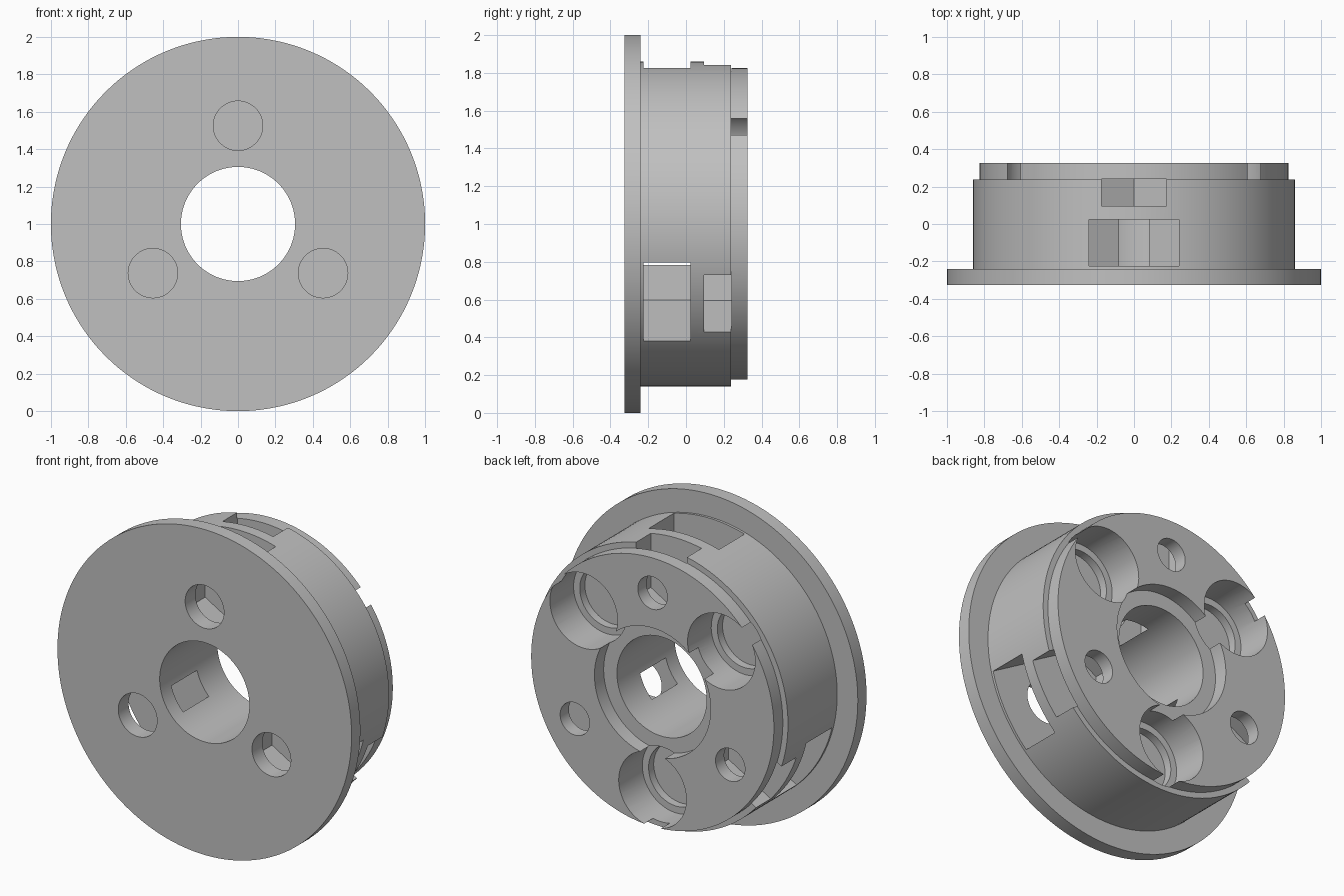
import bpy, bmesh, math

if "Cube" in bpy.data.objects:
    bpy.data.objects.remove(bpy.data.objects["Cube"])

CZ = 1.0  # height of the wheel axis


def make_object(name, bm):
    bmesh.ops.recalc_face_normals(bm, faces=bm.faces[:])
    mesh = bpy.data.meshes.new(name)
    bm.to_mesh(mesh)
    bm.free()
    ob = bpy.data.objects.new(name, mesh)
    bpy.context.collection.objects.link(ob)
    return ob


def lathe(name, profile, seg=144):
    """Revolve a closed (radius, y) profile about the y axis."""
    bm = bmesh.new()
    rings = []
    for i in range(seg):
        a = 2 * math.pi * i / seg
        rings.append([bm.verts.new((r * math.cos(a), y, CZ + r * math.sin(a)))
                      for r, y in profile])
    n = len(profile)
    for i in range(seg):
        p, q = rings[i], rings[(i + 1) % seg]
        for j in range(n):
            k = (j + 1) % n
            bm.faces.new((p[j], q[j], q[k], p[k]))
    return make_object(name, bm)


def prism(name, outline, angle, y0, y1):
    """Extrude a (radial, tangential) outline along y, turned to an angle."""
    a = math.radians(angle)
    c, s = math.cos(a), math.sin(a)
    bm = bmesh.new()
    ends = [[bm.verts.new((u * c - v * s, y, CZ + u * s + v * c)) for u, v in outline]
            for y in (y0, y1)]
    bm.faces.new(ends[0])
    bm.faces.new(ends[1])
    n = len(outline)
    for i in range(n):
        j = (i + 1) % n
        bm.faces.new((ends[0][i], ends[0][j], ends[1][j], ends[1][i]))
    return make_object(name, bm)


def circle(dist, r, seg=64):
    return [(dist + r * math.cos(2 * math.pi * (i + .5) / seg),
             r * math.sin(2 * math.pi * (i + .5) / seg)) for i in range(seg)]


def nut_slot(dist, w):
    """Half hexagon with its corner to the axis, open to the outside."""
    k = w / math.sqrt(3)
    return [(dist - 2 * k, 0), (dist - k, -w), (1.2, -w), (1.2, w), (dist - k, w)]


# Flanged hub with bore, rear step and rear counterbore
hub = lathe("flanged_hub", [
    (0.305, -0.325), (1.0, -0.325), (1.0, -0.24), (0.86, -0.24), (0.86, 0.238),
    (0.825, 0.238), (0.825, 0.325), (0.395, 0.325), (0.395, 0.235), (0.305, 0.235)])

cutters = []
# Front bolt holes with wide nut slots, rear bolt holes with narrow nut slots
for ang in (90, 210, 330):
    cutters += [
        prism("front_hole", circle(0.525, 0.132), ang, -0.4, -0.1),
        prism("wide_slot", nut_slot(0.525, 0.24), ang, -0.225, 0.024),
        prism("rear_hole", circle(0.61, 0.1), ang, 0.15, 0.4),
        prism("narrow_slot", nut_slot(0.61, 0.173), ang, 0.095, 0.241)]
# Rear round pockets with a ledge and a deeper floor
for ang in (38.75, 141.25, 270):
    cutters += [
        prism("pocket", circle(0.6, 0.23), ang, 0.095, 0.4),
        prism("pocket_floor", circle(0.6, 0.188), ang, 0.045, 0.2)]

for c in cutters:
    c.hide_render = True
    m = hub.modifiers.new(c.name, 'BOOLEAN')
    m.operation = 'DIFFERENCE'
    m.solver = 'EXACT'
    m.object = c

# Apply the cuts and remove the cutters
dg = bpy.context.evaluated_depsgraph_get()
mesh = bpy.data.meshes.new_from_object(hub.evaluated_get(dg))
hub.modifiers.clear()
hub.data = mesh
for c in cutters:
    bpy.data.objects.remove(c)

# Plain grey, smooth round walls with sharp edges
grey = bpy.data.materials.new("grey")
grey.diffuse_color = (0.53, 0.53, 0.53, 1)
grey.use_nodes = True
grey.node_tree.nodes["Principled BSDF"].inputs["Base Color"].default_value = grey.diffuse_color
mesh.materials.clear()
mesh.materials.append(grey)
bpy.context.view_layer.objects.active = hub
hub.select_set(True)
bpy.ops.object.shade_smooth_by_angle(angle=math.radians(25))
